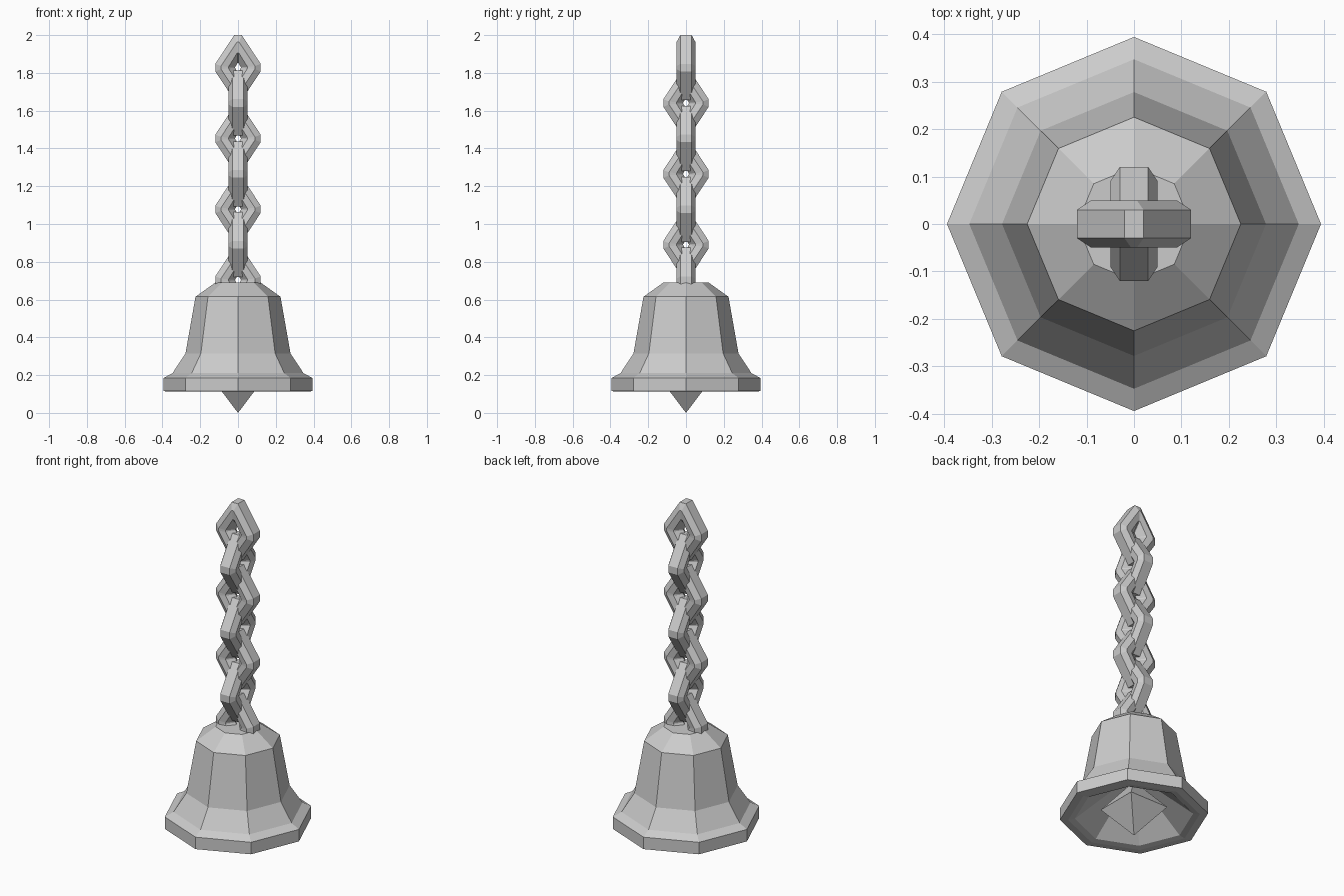
import bpy
import bmesh
from math import cos, sin, pi

if "Cube" in bpy.data.objects:
    bpy.data.objects.remove(bpy.data.objects["Cube"])


def make_object(name, verts, faces):
    mesh = bpy.data.meshes.new(name)
    bm = bmesh.new()
    points = [bm.verts.new(v) for v in verts]
    for f in faces:
        bm.faces.new([points[i] for i in f])
    bmesh.ops.recalc_face_normals(bm, faces=bm.faces)
    bm.to_mesh(mesh)
    bm.free()
    obj = bpy.data.objects.new(name, mesh)
    bpy.context.collection.objects.link(obj)
    return obj


def grid_faces(rows, cols, closed):
    """Quads joining consecutive rows of vertices, each row being a loop."""
    faces = []
    for i in range(rows if closed else rows - 1):
        a, b = i * cols, ((i + 1) % rows) * cols
        for j in range(cols):
            k = (j + 1) % cols
            faces.append((a + j, a + k, b + k, b + j))
    return faces


# Bell: octagonal lathe, from the conical inside down, round the rim and up outside
SIDES = 8
profile = [(0.04, 0.34), (0.315, 0.118),
           (0.35, 0.112), (0.394, 0.115), (0.394, 0.185), (0.347, 0.21),
           (0.278, 0.315), (0.225, 0.615), (0.12, 0.69)]
verts = [(r * cos(2 * pi * j / SIDES), r * sin(2 * pi * j / SIDES), z)
         for r, z in profile for j in range(SIDES)]
faces = grid_faces(len(profile), SIDES, False)
last = (len(profile) - 1) * SIDES
faces += [tuple(reversed(range(SIDES))), tuple(range(last, last + SIDES))]
make_object("bell_body", verts, faces)

# Clapper: four-sided double pyramid with its point on the floor
s, mid = 0.125, 0.165
verts = [(0, 0, 0), (s, s, mid), (-s, s, mid), (-s, -s, mid), (s, -s, mid), (0, 0, 2 * mid)]
faces = []
for i in range(4):
    a, b = 1 + i, 1 + (i + 1) % 4
    faces += [(0, b, a), (5, a, b)]
make_object("clapper", verts, faces)

# Chain link section: each shape is tip half width, half height, half width, side half height
OUT = (0.02, 0.172, 0.12, 0.02)
MID = (0.006, 0.135, 0.09, 0.008)
SIDE = (0.003, 0.08, 0.05, 0.004)
INN = (0.002, 0.024, 0.015, 0.002)
section = [(OUT, -0.03), (OUT, 0.03), (MID, 0.05), (SIDE, 0.043),
           (INN, 0.0), (SIDE, -0.043), (MID, -0.05)]


def diamond(tip_x, h, w, side_z):
    right_top = [(w, side_z), (tip_x, h)]
    top = right_top + [(-x, z) for x, z in reversed(right_top)]
    return top + [(-x, -z) for x, z in top]


def chain_link(name, z, turned):
    verts = []
    for i in range(8):
        for shape, depth in section:
            x, dz = diamond(*shape)[i]
            verts.append((-depth, x, z + dz) if turned else (x, depth, z + dz))
    make_object(name, verts, grid_faces(8, len(section), True))


# Chain: seven links, alternately turned a quarter
for n in range(7):
    chain_link(f"chain_link_{n + 1}", 1.828 - n * 0.1875, n % 2 == 1)
